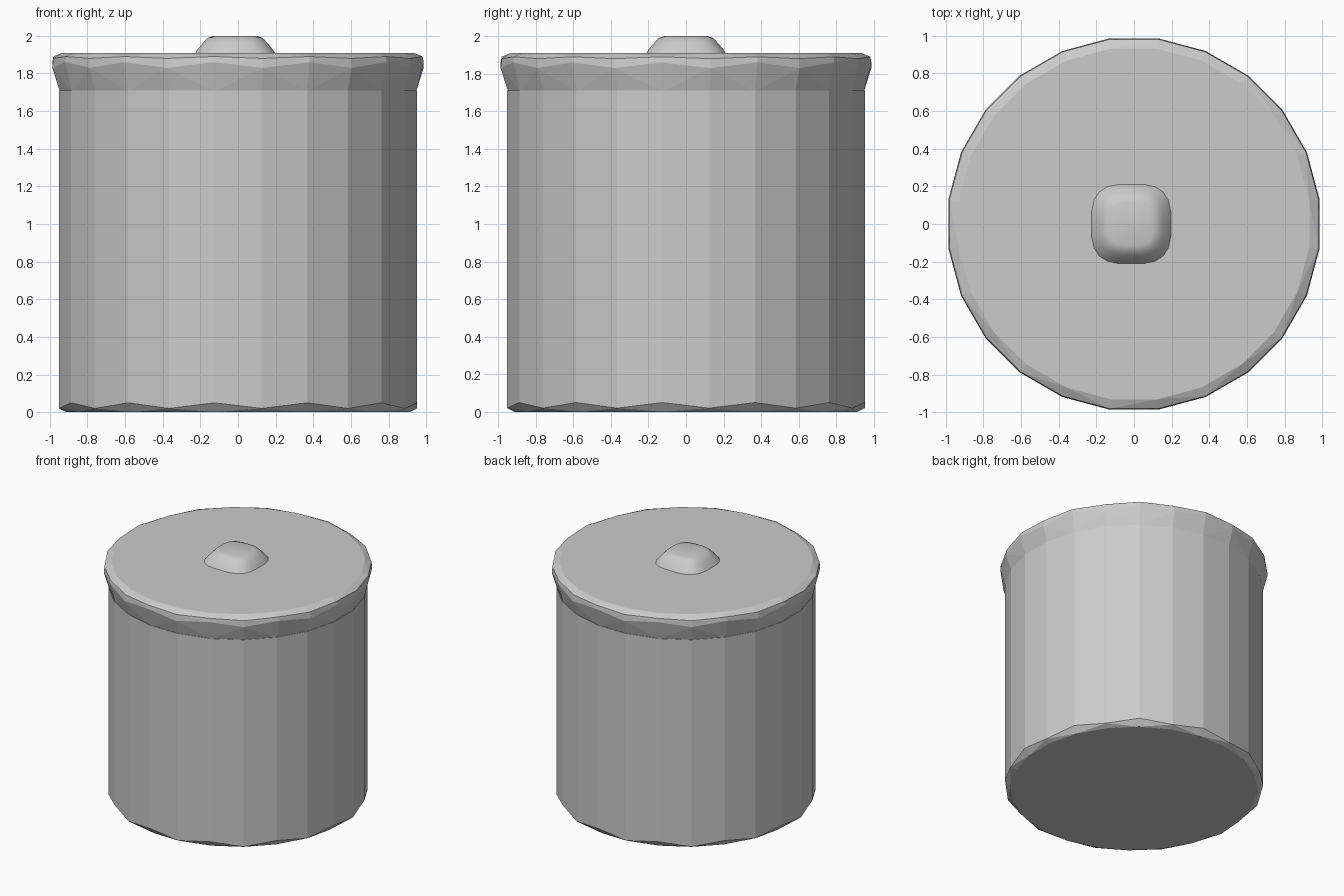
import bpy, bmesh
from math import sin, cos, pi, radians

cube = bpy.data.objects.get("Cube")
if cube:
    bpy.data.objects.remove(cube)

grey = bpy.data.materials.new("light grey")
grey.use_nodes = True
grey.diffuse_color = (0.6, 0.6, 0.6, 1)
grey.node_tree.nodes["Principled BSDF"].inputs["Base Color"].default_value = (0.6, 0.6, 0.6, 1)


def lathe(name, rings, sides, squareness=1.0, centre=(0, 0), smooth=None):
    """Closed solid from rings of (radius, height, alternating height wobble)."""
    bm = bmesh.new()
    loops = []
    for radius, z, wobble in rings:
        loop = []
        for i in range(sides):
            a = 2 * pi * (i + 0.5) / sides
            c, s = cos(a), sin(a)
            # superellipse gives a rounded square when squareness < 1
            x = abs(c) ** squareness * (1 if c > 0 else -1)
            y = abs(s) ** squareness * (1 if s > 0 else -1)
            dz = wobble if i % 2 else -wobble
            loop.append(bm.verts.new((centre[0] + radius * x, centre[1] + radius * y, z + dz)))
        loops.append(loop)
    for low, high in zip(loops, loops[1:]):
        for i in range(sides):
            j = (i + 1) % sides
            bm.faces.new((low[i], low[j], high[j], high[i]))
    bm.faces.new(loops[0][::-1])
    bm.faces.new(loops[-1])
    bmesh.ops.triangulate(bm, faces=[f for f in bm.faces if len(f.verts) == 4])
    mesh = bpy.data.meshes.new(name)
    bm.to_mesh(mesh)
    bm.free()
    mesh.materials.append(grey)
    obj = bpy.data.objects.new(name, mesh)
    bpy.context.collection.objects.link(obj)
    if smooth:
        bpy.ops.object.select_all(action="DESELECT")
        obj.select_set(True)
        bpy.context.view_layer.objects.active = obj
        bpy.ops.object.shade_smooth_by_angle(angle=radians(smooth))
    return obj


# Straight drum with an uneven chamfer at the foot
lathe("canister_body", [(0.92, 0, 0), (0.96, 0.035, 0.015), (0.96, 1.71, 0)], 24)

# Flared lid with a chipped lower edge and a chamfered top
lathe("lid", [(0.955, 1.705, 0), (0.995, 1.845, 0.015), (0.99, 1.885, 0.005), (0.94, 1.91, 0)], 24)

# Rounded-square knob
lathe("lid_knob", [(0.216, 1.905, 0), (0.2, 1.93, 0), (0.17, 1.965, 0), (0.145, 1.99, 0), (0.115, 2.0, 0)],
      20, squareness=0.65, centre=(-0.015, 0), smooth=40)
